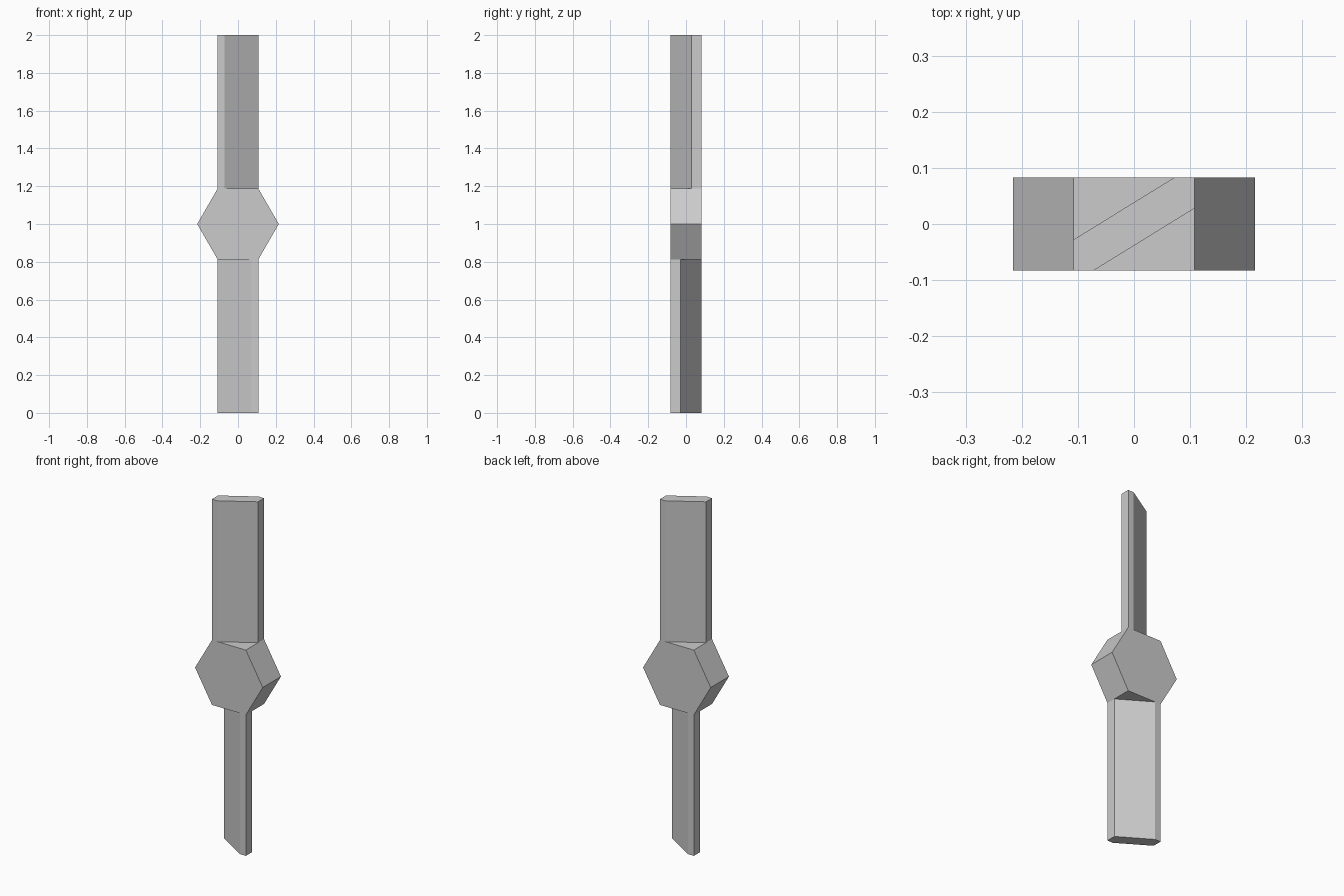
import bpy, bmesh, math
from mathutils import Matrix

if "Cube" in bpy.data.objects:
    bpy.data.objects.remove(bpy.data.objects["Cube"])

R = 0.216          # hub corner radius
HX = R / 2         # half width of blade
HY = 0.083         # half depth
FLAT = R * math.sqrt(3) / 2

grey = bpy.data.materials.new("light_grey")
grey.diffuse_color = (0.6, 0.6, 0.6, 1)
grey.use_nodes = True
grey.node_tree.nodes["Principled BSDF"].inputs["Base Color"].default_value = grey.diffuse_color


def prism(name, profile, length, matrix, inner_cap=True):
    """Extrude a closed profile along local z, then place it."""
    bm = bmesh.new()
    base = bm.faces.new([bm.verts.new((x, y, 0)) for x, y in profile])
    top = bmesh.ops.extrude_face_region(bm, geom=[base], use_keep_orig=True)["geom"]
    moved = [v for v in top if isinstance(v, bmesh.types.BMVert)]
    bmesh.ops.translate(bm, verts=moved, vec=(0, 0, length))
    bmesh.ops.recalc_face_normals(bm, faces=bm.faces)
    if not inner_cap:
        caps = [f for f in bm.faces if all(abs(v.co.z) < 1e-6 for v in f.verts)]
        bmesh.ops.delete(bm, geom=caps, context='FACES_ONLY')
    bm.transform(matrix)
    me = bpy.data.meshes.new(name)
    bm.to_mesh(me)
    bm.free()
    me.materials.append(grey)
    ob = bpy.data.objects.new(name, me)
    bpy.context.collection.objects.link(ob)
    return ob


# Hexagonal hub, axis along y
hexagon = [(R * math.cos(math.radians(60 * i)), R * math.sin(math.radians(60 * i))) for i in range(6)]
centre = Matrix.Translation((0, 0, 1))
prism("hub", hexagon, 2 * HY,
      centre @ Matrix.Translation((0, HY, 0)) @ Matrix.Rotation(math.pi / 2, 4, 'X'))

# Two pitched blades, the lower one turned half a revolution about the hub axis
half = [(-HX, -0.028), (-HX, -HY), (-0.072, -HY)]
section = half + [(-x, -y) for x, y in half]
for name, turn in (("upper_blade", 0), ("lower_blade", math.pi)):
    prism(name, section, 1 - FLAT,
          centre @ Matrix.Rotation(turn, 4, 'Y') @ Matrix.Translation((0, 0, FLAT)),
          inner_cap=False)
